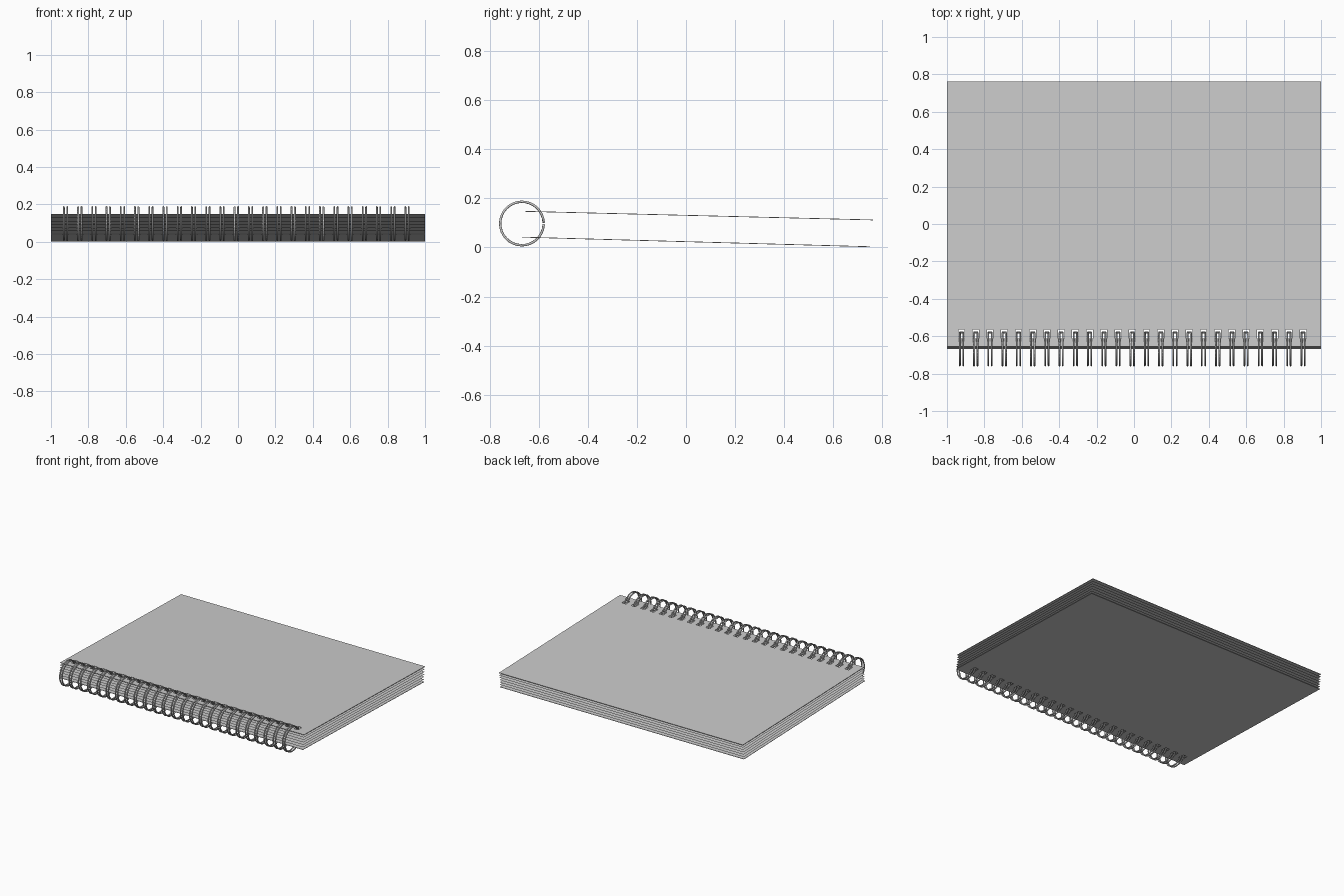
import bpy, bmesh, math
from mathutils import Vector

if "Cube" in bpy.data.objects:
    bpy.data.objects.remove(bpy.data.objects["Cube"])

RINGS = 25
FIRST, LAST = -0.922, 0.904
STEP = (LAST - FIRST) / (RINGS - 1)
RING_Y, RING_Z, RING_R = -0.668, 0.0975, 0.0885
WIRE = 0.005
HOLE = 0.017
SHEETS = 7
ring_xs = [FIRST + i * STEP for i in range(RINGS)]


def mix(a, b, t):
    return a + (b - a) * t


def sheet(name, t, thick=0.0):
    """Tilted sheet with a row of punched holes; t = 0 bottom, 1 top."""
    y0, y1 = mix(-0.668, -0.656, t), mix(0.750, 0.762, t)
    z0, z1 = mix(0.042, 0.147, t), mix(0.003, 0.112, t)
    xs = [-1.0]
    for x in ring_xs:
        xs += [x - HOLE, x + HOLE]
    xs.append(1.0)
    ys = [y0, -0.612, -0.565, y1]
    bm = bmesh.new()
    grid = [[bm.verts.new((x, y, mix(z0, z1, (y - y0) / (y1 - y0)))) for y in ys] for x in xs]
    for i in range(len(xs) - 1):
        for j in range(3):
            if j == 1 and i % 2 == 1:
                continue
            bm.faces.new((grid[i][j], grid[i + 1][j], grid[i + 1][j + 1], grid[i][j + 1]))
    me = bpy.data.meshes.new(name)
    bm.to_mesh(me)
    bm.free()
    ob = bpy.data.objects.new(name, me)
    bpy.context.collection.objects.link(ob)
    if thick:
        mod = ob.modifiers.new("thickness", 'SOLIDIFY')
        mod.thickness = thick
        mod.offset = 0
    return ob


# Covers and pages
sheet("back_cover", 0.0, 0.003)
for k in range(1, SHEETS - 1):
    sheet(f"page_{k}", k / (SHEETS - 1))
sheet("front_cover", 1.0, 0.003)

# Double-wire binding: one closed hairpin loop per hole
cu = bpy.data.curves.new("wire_binding", 'CURVE')
cu.dimensions = '3D'
cu.bevel_depth = WIRE
cu.bevel_resolution = 1
N = 32
for x in ring_xs:
    angles = [math.radians(mix(3, 357, i / N)) for i in range(N + 1)]
    path = [(x - 0.009, a) for a in angles] + [(x + 0.009, a) for a in reversed(angles)]
    sp = cu.splines.new('POLY')
    sp.points.add(len(path) - 1)
    for p, (px, a) in zip(sp.points, path):
        p.co = (px, RING_Y + RING_R * math.cos(a), RING_Z + RING_R * math.sin(a), 1)
    sp.use_cyclic_u = True
    sp.use_smooth = True
binding = bpy.data.objects.new("wire_binding", cu)
bpy.context.collection.objects.link(binding)
